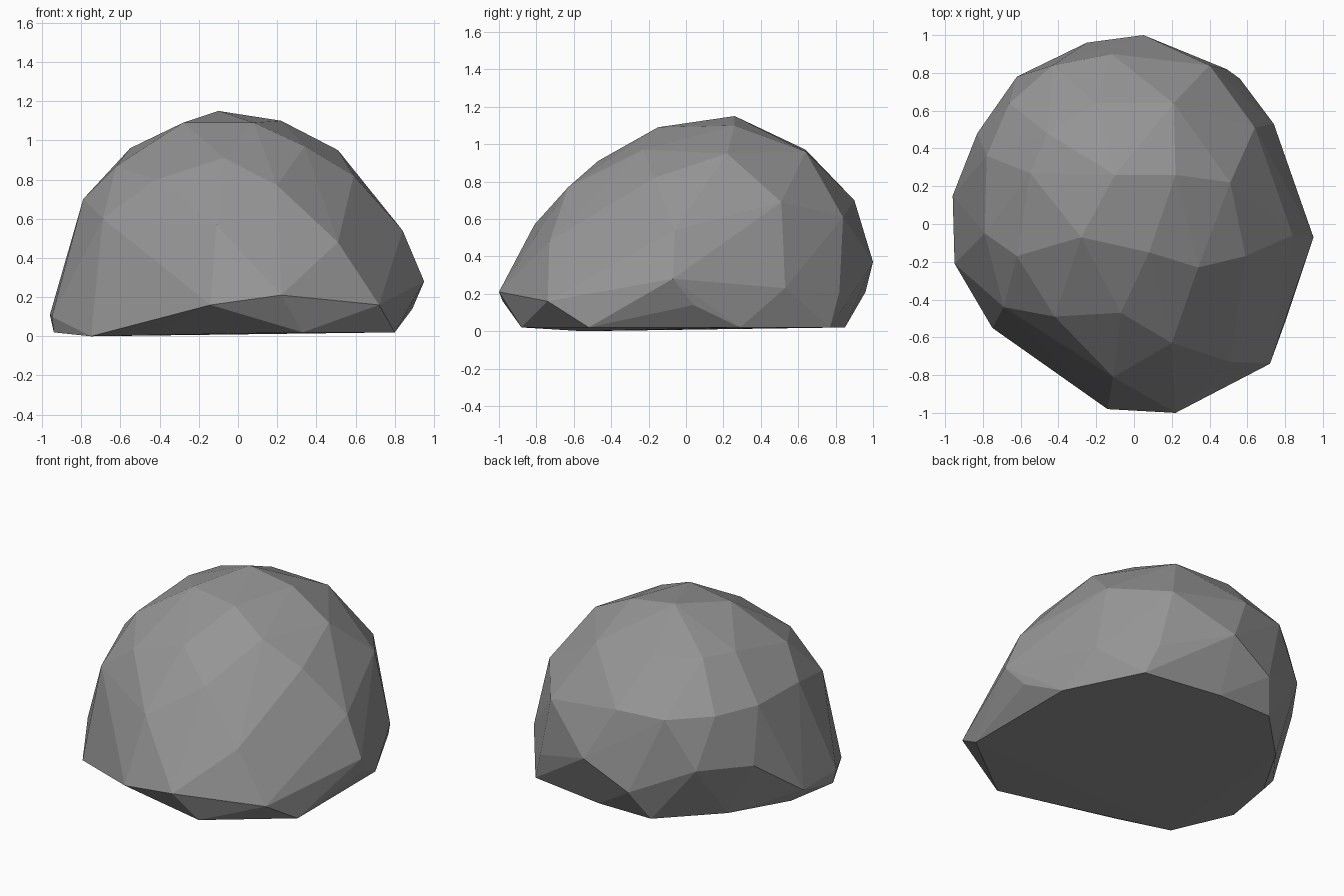
import bpy
import bmesh

default_cube = bpy.data.objects.get("Cube")
if default_cube:
    bpy.data.objects.remove(default_cube, do_unlink=True)

GROUND_HEIGHT = .02

# Flat underside outline (x, y)
foot = [(.8, -.52), (.8, .29), (.56, .77), (.04, .85), (-.34, .85),
        (-.67, .52), (-.88, .16), (-.94, -.19), (-.43, -.68), (.33, -.88)]

# Widest band, overhanging the foot (x, y, z)
girdle = [(-.75, -.55, 0), (-.14, -.98, .16), (.22, -1, .21), (.72, -.74, .16),
          (.95, -.07, .28), (.89, .04, .14), (.74, .53, .23), (.49, .82, .21),
          (.05, 1, .37), (-.25, .96, .21), (-.62, .78, .38), (-.83, .48, .36),
          (-.96, .15, .11), (-.95, -.21, .1)]

# Sloping sides
shoulder = [(-.69, -.44, .6), (-.11, -.81, .57), (.51, -.73, .48),
            (.84, -.06, .54), (.64, .51, .69), (.4, .84, .61),
            (-.12, .9, .7), (-.43, .84, .69), (-.66, .64, .7),
            (-.78, .36, .7), (-.79, -.05, .7)]

# Rounded top
crown = [(-.42, -.49, .8), (-.07, -.47, .91), (.2, -.63, .77),
         (.59, -.17, .82), (.34, -.23, .97), (.51, .22, .95),
         (.21, .64, .96), (-.2, .64, .97), (-.46, .48, .97),
         (-.55, .27, .96), (-.62, -.17, .87), (-.28, -.07, 1.09),
         (.08, -.15, 1.09), (.22, .26, 1.1), (-.1, .26, 1.15)]


def make_material(name, color):
    material = bpy.data.materials.new(name)
    material.use_nodes = True
    material.diffuse_color = color
    shader = next(node for node in material.node_tree.nodes
                  if node.type == "BSDF_PRINCIPLED")
    shader.inputs["Base Color"].default_value = color
    return material


def make_hull(name, points, material):
    """Wrap the points in a faceted convex skin."""
    bm = bmesh.new()
    for point in points:
        bm.verts.new(point)
    result = bmesh.ops.convex_hull(bm, input=bm.verts[:])
    unused = [item for item in result["geom_interior"] + result["geom_unused"]
              if isinstance(item, bmesh.types.BMVert)]
    bmesh.ops.delete(bm, geom=list(set(unused)), context="VERTS")
    bmesh.ops.recalc_face_normals(bm, faces=bm.faces[:])
    for face in bm.faces:
        face.smooth = False
    mesh = bpy.data.meshes.new(name)
    bm.to_mesh(mesh)
    bm.free()
    mesh.materials.append(material)
    stone = bpy.data.objects.new(name, mesh)
    bpy.context.collection.objects.link(stone)
    return stone


# Single faceted boulder
stone_grey = make_material("stone_grey", (.3, .3, .305, 1))
foot_points = [(x, y, GROUND_HEIGHT) for x, y in foot]
make_hull("boulder", foot_points + girdle + shoulder + crown, stone_grey)
